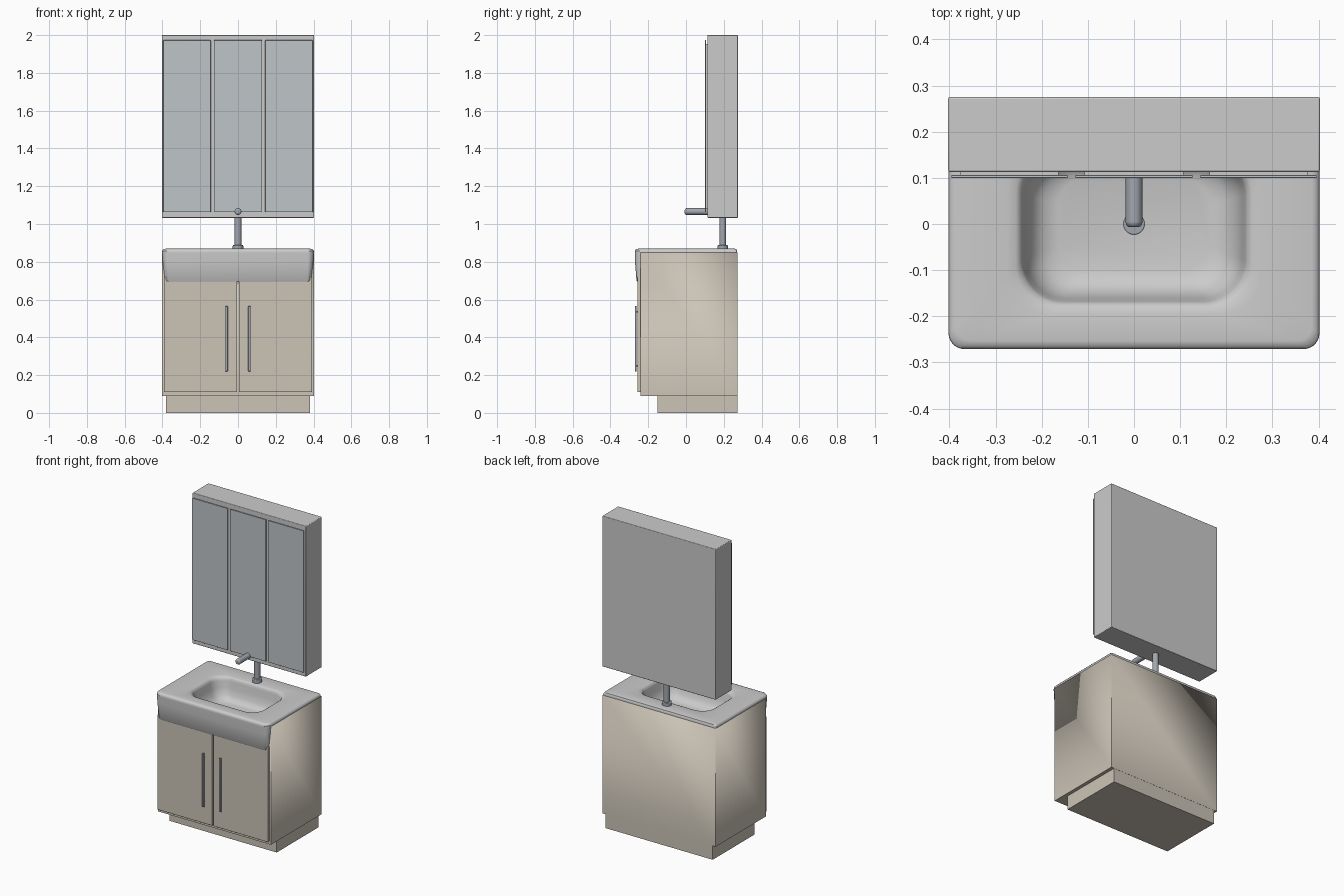
import bpy, bmesh, math
from mathutils import Vector

if "Cube" in bpy.data.objects:
    bpy.data.objects.remove(bpy.data.objects["Cube"])


def mat(name, rgb):
    m = bpy.data.materials.new(name)
    m.diffuse_color = (*rgb, 1)
    m.use_nodes = True
    m.node_tree.nodes["Principled BSDF"].inputs["Base Color"].default_value = m.diffuse_color
    return m


BEIGE = mat("beige_board", (0.60, 0.55, 0.47))
GLASS = mat("mirror_glass", (0.52, 0.56, 0.58))
METAL = mat("steel", (0.36, 0.39, 0.43))


def finish(name, bm, material=None, bevel=0):
    bmesh.ops.recalc_face_normals(bm, faces=bm.faces)
    me = bpy.data.meshes.new(name)
    bm.to_mesh(me)
    bm.free()
    ob = bpy.data.objects.new(name, me)
    bpy.context.collection.objects.link(ob)
    if material:
        me.materials.append(material)
    if bevel:
        b = ob.modifiers.new("bevel", 'BEVEL')
        b.width, b.segments, b.limit_method = bevel, 3, 'ANGLE'
    bpy.ops.object.select_all(action='DESELECT')
    ob.select_set(True)
    bpy.context.view_layer.objects.active = ob
    bpy.ops.object.shade_smooth_by_angle(angle=math.radians(40))
    return ob


def box(name, x0, x1, y0, y1, z0, z1, material=None, bevel=0, open_top=False):
    bm = bmesh.new()
    bmesh.ops.create_cube(bm, size=1)
    for v in bm.verts:
        v.co = ((x0 + x1) / 2 + v.co.x * (x1 - x0),
                (y0 + y1) / 2 + v.co.y * (y1 - y0),
                (z0 + z1) / 2 + v.co.z * (z1 - z0))
    if open_top:
        top = [f for f in bm.faces if all(v.co.z > z1 - 1e-4 for v in f.verts)]
        bmesh.ops.delete(bm, geom=top, context='FACES_ONLY')
    return finish(name, bm, material, bevel)


def rod(name, a, b, r, material, bevel=0):
    a, b = Vector(a), Vector(b)
    bm = bmesh.new()
    bmesh.ops.create_cone(bm, cap_ends=True, segments=32, radius1=r, radius2=r,
                          depth=(b - a).length)
    rot = (b - a).to_track_quat('Z', 'Y')
    for v in bm.verts:
        v.co = rot @ v.co + (a + b) / 2
    return finish(name, bm, material, bevel)


def ring(bm, hx, y0, y1, rf, rb, z, n=10):
    """Rounded rectangle with front radius rf and back radius rb."""
    verts = []
    corners = [(hx - rb, y1 - rb, rb, 0), (-hx + rb, y1 - rb, rb, 90),
               (-hx + rf, y0 + rf, rf, 180), (hx - rf, y0 + rf, rf, 270)]
    for cx, cy, r, start in corners:
        for i in range(n + 1):
            t = math.radians(start + 90 * i / n)
            verts.append(bm.verts.new((cx + r * math.cos(t), cy + r * math.sin(t), z)))
    return verts


def loft(name, rings, cap_last=False):
    bm = bmesh.new()
    loops = [ring(bm, *r) for r in rings]
    for a, b in zip(loops, loops[1:]):
        for i in range(len(a)):
            j = (i + 1) % len(a)
            bm.faces.new((a[i], a[j], b[j], b[i]))
    bm.faces.new(loops[0])
    if cap_last:
        bm.faces.new(loops[-1])
    return finish(name, bm)


# Base cabinet: plinth and open-topped carcass
box("plinth", -0.38, 0.38, -0.15, 0.272, 0, 0.09, BEIGE)
carcass = box("cabinet_carcass", -0.402, 0.402, -0.24, 0.273, 0.09, 0.848, BEIGE, open_top=True)
s = carcass.modifiers.new("board", 'SOLIDIFY')
s.thickness, s.offset = 0.015, -1

# Doors and bar handles
for side, sx in (("left", -1), ("right", 1)):
    xs = sorted((sx * 0.004, sx * 0.392))
    box(side + "_door", *xs, -0.257, -0.2405, 0.11, 0.72, BEIGE, 0.002)
    x = sx * 0.06
    box(side + "_handle", x - 0.006, x + 0.006, -0.27, -0.262, 0.22, 0.565, METAL, 0.002)
    for z in (0.25, 0.535):
        rod(side + "_handle_post", (x, -0.264, z), (x, -0.255, z), 0.004, METAL)

# Washbasin: floor, bowl wall, lip, deck and outer edge
loft("washbasin", [
    (0.163, -0.10, 0.10, 0.06, 0.06, 0.725),
    (0.195, -0.128, 0.12, 0.07, 0.07, 0.733),
    (0.220, -0.149, 0.135, 0.08, 0.08, 0.758),
    (0.234, -0.161, 0.145, 0.085, 0.085, 0.80),
    (0.241, -0.168, 0.150, 0.09, 0.09, 0.84),
    (0.246, -0.173, 0.153, 0.09, 0.09, 0.855),
    (0.256, -0.182, 0.158, 0.09, 0.09, 0.862),
    (0.275, -0.195, 0.164, 0.09, 0.09, 0.864),
    (0.385, -0.253, 0.258, 0.03, 0.012, 0.869),
    (0.396, -0.265, 0.267, 0.034, 0.012, 0.866),
    (0.402, -0.271, 0.271, 0.036, 0.010, 0.858),
    (0.402, -0.271, 0.271, 0.036, 0.010, 0.848),
    (0.385, -0.255, 0.255, 0.03, 0.010, 0.846),
][0:])

# Tapered apron hanging below the basin front
loft("basin_apron", [
    (0.380, -0.259, -0.235, 0.018, 0.001, 0.695),
    (0.386, -0.262, -0.235, 0.020, 0.001, 0.70),
    (0.398, -0.270, -0.235, 0.030, 0.001, 0.80),
    (0.402, -0.271, -0.235, 0.034, 0.001, 0.852),
], cap_last=True)

# Drain
rod("drain", (0, 0, 0.72), (0, 0, 0.729), 0.023, METAL, 0.002)

# Tap
rod("tap_base", (0, 0.195, 0.86), (0, 0.195, 0.888), 0.028, METAL, 0.004)
rod("tap_stem", (0, 0.195, 0.88), (0, 0.195, 1.07), 0.018, METAL)
rod("tap_spout", (0, 0.21, 1.066), (0, -0.007, 1.066), 0.018, METAL, 0.01)

# Mirror cabinet with three mirrored doors
box("mirror_cabinet", -0.403, 0.403, 0.113, 0.275, 1.033, 2.0, None, 0.004)
for name, x0, x1 in (("left", -0.396, -0.144), ("middle", -0.127, 0.127), ("right", 0.144, 0.396)):
    box(name + "_mirror_door", x0, x1, 0.1, 0.106, 1.063, 1.973, GLASS, 0.001)
    box(name + "_mirror_backing", x0 + 0.02, x1 - 0.02, 0.105, 0.115, 1.083, 1.953)
